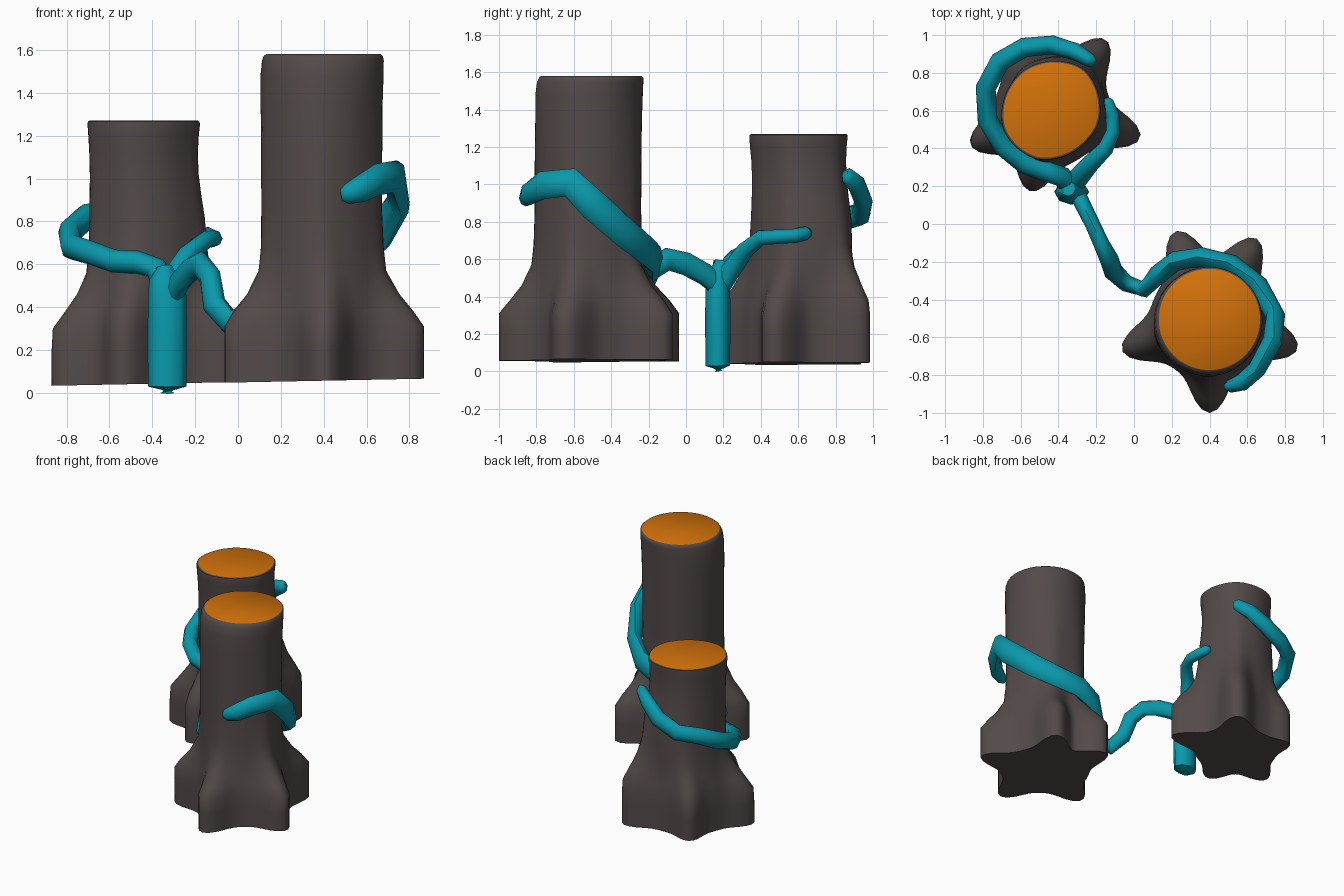
import bpy, math
from mathutils import Vector


def material(name, rgb):
    m = bpy.data.materials.new(name)
    m.diffuse_color = (*rgb, 1)
    return m


BARK = material("dark bark", (0.085, 0.069, 0.067))
WOOD = material("orange cut wood", (0.64, 0.165, 0.003))
VINE = material("teal vine", (0.003, 0.32, 0.41))


def make_object(name, verts, faces, mats, angle):
    me = bpy.data.meshes.new(name)
    me.from_pydata(verts, [], faces)
    for m in mats:
        me.materials.append(m)
    ob = bpy.data.objects.new(name, me)
    bpy.context.collection.objects.link(ob)
    bpy.ops.object.select_all(action='DESELECT')
    ob.select_set(True)
    bpy.context.view_layer.objects.active = ob
    bpy.ops.object.shade_smooth_by_angle(angle=math.radians(angle))
    return ob


def bridge(rings, n):
    """Side quads plus the two end caps of a stack of rings."""
    faces = [(i * n + j, i * n + (j + 1) % n, (i + 1) * n + (j + 1) % n, (i + 1) * n + j)
             for i in range(rings - 1) for j in range(n)]
    last = (rings - 1) * n
    return faces + [tuple(range(n))[::-1], tuple(range(last, last + n))]


def interp(x, pts):
    if x <= pts[0][0]:
        return pts[0][1]
    for (a, fa), (b, fb) in zip(pts, pts[1:]):
        if x <= b:
            return fa + (fb - fa) * (x - a) / (b - a)
    return pts[-1][1]


# Roots flare at the ground and fade into faint ribs up the trunk
ROOT_FADE = [(0.32, 1), (0.46, 0.45), (0.57, 0.16), (0.75, 0.09), (1.15, 0.06), (1.4, 0)]


def stump(name, levels, roots, oval, width=0.28, n=72):
    """levels: (z, cx, cy, radius); roots: (angle, reach, lift of shoulder).
    oval stretches the outline along the x = y diagonal."""
    verts = []
    for i, (z, cx, cy, r) in enumerate(levels):
        for j in range(n):
            t = 2 * math.pi * j / n
            rad = r * (1 + oval * math.sin(2 * t))
            for ang, reach, lift in roots:
                d = (t - math.radians(ang) + math.pi) % (2 * math.pi) - math.pi
                rad += (reach - 0.315) * interp(z - lift, ROOT_FADE) * math.exp(-(d / width) ** 2)
            tilt = 0.02 * rad * math.cos(t) if i == 0 else 0
            verts.append((cx + rad * math.cos(t), cy + rad * math.sin(t), z + tilt))
    ob = make_object(name, verts, bridge(len(levels), n), [BARK, WOOD], 50)
    # cut top is bare wood
    for p in ob.data.polygons:
        if p.normal.z > 0.9 and p.center.z > 1:
            p.material_index = 1


def tube(name, points, sides=8):
    """points: (x, y, z, half width, half height) along the path."""
    pos = [Vector(p[:3]) for p in points]
    verts = []
    for i, p in enumerate(points):
        t = (pos[min(i + 1, len(pos) - 1)] - pos[max(i - 1, 0)]).normalized()
        side = t.cross(Vector((0, 0, 1)))
        side = side.normalized() if side.length > 0.15 else Vector((1, 0, 0))
        up = side.cross(t).normalized()
        for j in range(sides):
            a = -2 * math.pi * j / sides
            verts.append(pos[i] + side * p[3] * math.cos(a) + up * p[4] * math.sin(a))
    return make_object(name, verts, bridge(len(points), sides), [VINE], 60)


# Tall stump
stump("tall_stump", [
    (0.057, 0.40, -0.51, 0.315), (0.2, 0.40, -0.51, 0.315), (0.31, 0.40, -0.51, 0.315),
    (0.38, 0.40, -0.51, 0.305), (0.46, 0.40, -0.515, 0.29), (0.57, 0.395, -0.52, 0.279),
    (0.68, 0.393, -0.52, 0.275), (0.85, 0.39, -0.52, 0.275), (1.1, 0.39, -0.52, 0.278),
    (1.35, 0.39, -0.52, 0.284), (1.48, 0.392, -0.518, 0.287), (1.55, 0.396, -0.512, 0.284),
    (1.572, 0.398, -0.506, 0.278), (1.58, 0.399, -0.505, 0.268)],
    [(-18, 0.49, 0), (60, 0.50, 0), (111, 0.505, 0), (199, 0.49, 0.01), (270, 0.49, -0.01)],
    0)

# Short stump
stump("short_stump", [
    (0.042, -0.44, 0.60, 0.305), (0.2, -0.44, 0.60, 0.305), (0.3, -0.44, 0.60, 0.305),
    (0.38, -0.435, 0.60, 0.295), (0.46, -0.43, 0.605, 0.282), (0.56, -0.423, 0.615, 0.272),
    (0.68, -0.422, 0.62, 0.267), (0.82, -0.425, 0.62, 0.263), (0.92, -0.432, 0.615, 0.255),
    (1.02, -0.438, 0.61, 0.249), (1.12, -0.441, 0.606, 0.249), (1.2, -0.441, 0.603, 0.255),
    (1.25, -0.44, 0.603, 0.26), (1.265, -0.44, 0.604, 0.259), (1.27, -0.44, 0.605, 0.25)],
    [(52, 0.475, 0.08), (126, 0.42, 0), (203, 0.465, -0.03), (256, 0.445, 0.03), (-17, 0.51, 0)],
    0.035)

# Vine stem rising from the ground
tube("vine_stem", [
    (-0.33, 0.175, 0.0, 0.035, 0.025), (-0.33, 0.17, 0.03, 0.09, 0.065),
    (-0.33, 0.17, 0.25, 0.092, 0.068), (-0.33, 0.17, 0.45, 0.09, 0.066),
    (-0.335, 0.175, 0.53, 0.078, 0.055), (-0.345, 0.185, 0.59, 0.04, 0.035)])

# Vine wrapping the left and back of the short stump
tube("vine_left_branch", [
    (-0.33, 0.18, 0.46, 0.05, 0.05), (-0.38, 0.25, 0.58, 0.055, 0.055),
    (-0.47, 0.28, 0.61, 0.054, 0.054), (-0.58, 0.32, 0.615, 0.054, 0.054),
    (-0.69, 0.41, 0.655, 0.054, 0.056), (-0.775, 0.55, 0.68, 0.054, 0.06),
    (-0.785, 0.72, 0.75, 0.054, 0.062), (-0.71, 0.86, 0.82, 0.054, 0.062),
    (-0.58, 0.935, 0.84, 0.052, 0.062), (-0.43, 0.948, 0.91, 0.05, 0.06),
    (-0.31, 0.912, 1.00, 0.046, 0.056), (-0.23, 0.865, 1.045, 0.036, 0.046),
    (-0.212, 0.85, 1.05, 0.02, 0.026)])

# Short vine on the right of the short stump
tube("vine_right_branch", [
    (-0.33, 0.17, 0.42, 0.05, 0.05), (-0.30, 0.24, 0.54, 0.055, 0.055),
    (-0.23, 0.32, 0.65, 0.048, 0.048), (-0.15, 0.40, 0.715, 0.042, 0.042),
    (-0.11, 0.49, 0.72, 0.038, 0.038), (-0.115, 0.58, 0.725, 0.037, 0.038),
    (-0.143, 0.645, 0.74, 0.034, 0.036), (-0.15, 0.665, 0.743, 0.018, 0.02)])

# Long vine bridging over to the tall stump and wrapping it
tube("vine_long_branch", [
    (-0.32, 0.20, 0.43, 0.045, 0.05), (-0.27, 0.10, 0.52, 0.042, 0.06),
    (-0.22, 0.0, 0.575, 0.04, 0.062), (-0.175, -0.10, 0.60, 0.042, 0.062),
    (-0.13, -0.19, 0.54, 0.05, 0.06), (-0.11, -0.25, 0.41, 0.052, 0.058),
    (-0.04, -0.315, 0.325, 0.045, 0.06), (0.055, -0.345, 0.37, 0.045, 0.06),
    (0.125, -0.27, 0.47, 0.052, 0.07), (0.22, -0.195, 0.55, 0.052, 0.08),
    (0.36, -0.175, 0.61, 0.052, 0.085), (0.52, -0.215, 0.65, 0.052, 0.085),
    (0.66, -0.325, 0.74, 0.052, 0.085), (0.75, -0.49, 0.885, 0.052, 0.083),
    (0.733, -0.62, 1.01, 0.052, 0.08), (0.65, -0.77, 0.995, 0.048, 0.075),
    (0.57, -0.84, 0.95, 0.046, 0.064), (0.505, -0.86, 0.925, 0.034, 0.045),
    (0.48, -0.862, 0.92, 0.015, 0.025)])
